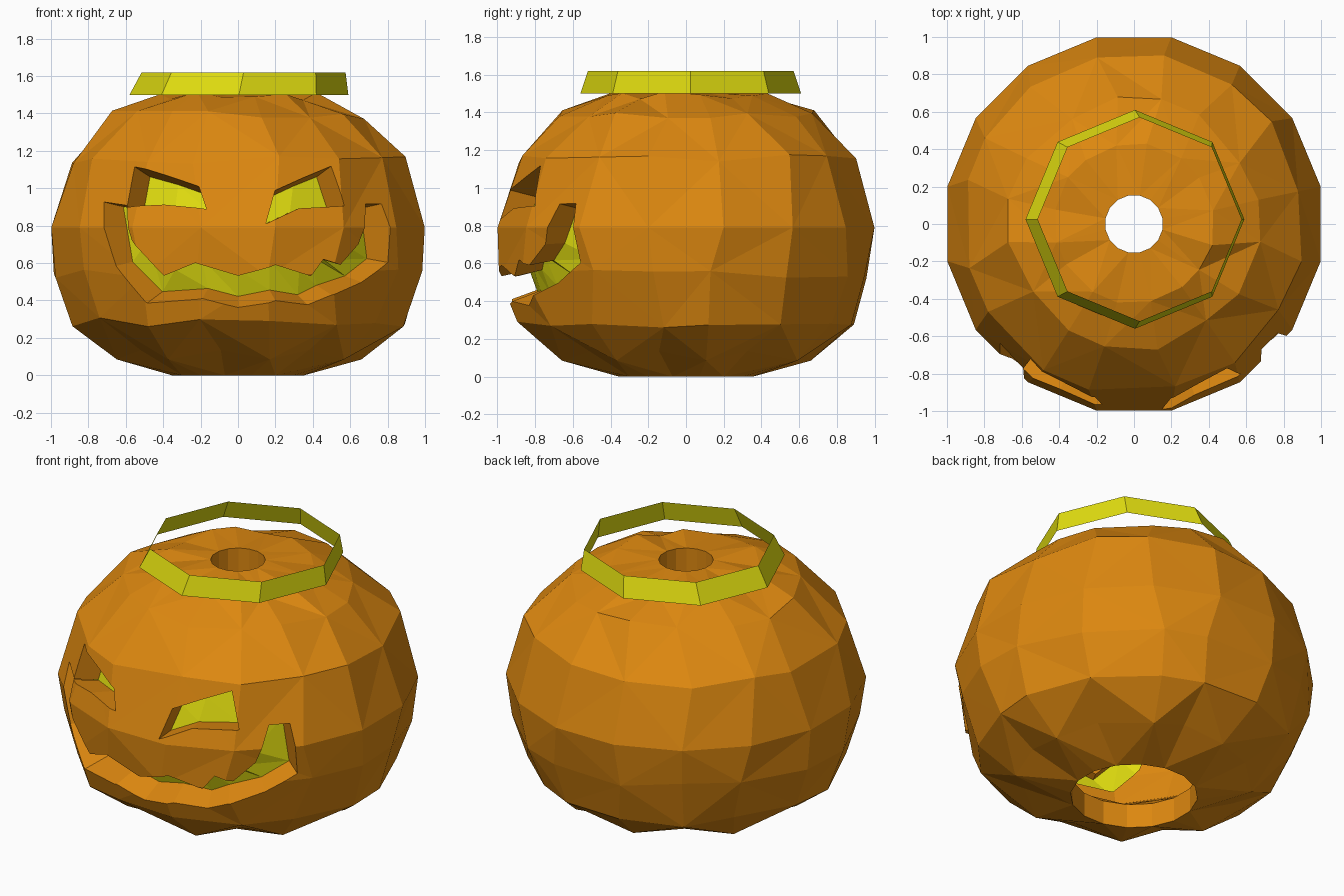
import bpy, bmesh, math, random
from mathutils import Vector

random.seed(4)
cube = bpy.data.objects.get("Cube")
if cube:
    bpy.data.objects.remove(cube, do_unlink=True)


def material(name, color):
    m = bpy.data.materials.new(name)
    m.use_nodes = True
    m.diffuse_color = color
    m.node_tree.nodes["Principled BSDF"].inputs["Base Color"].default_value = color
    return m


ORANGE = material("pumpkin orange", (0.72, 0.245, 0.005, 1))
YELLOW = material("glow yellow", (0.75, 0.72, 0.005, 1))
CENTRE = Vector((0, 0, 0.75))
SIDES = 16
PROFILE = [(.36, 0), (.68, .085), (.9, .29), (.995, .55), (1.018, .79),
           (.91, 1.16), (.68, 1.4), (.43, 1.5), (.155, 1.51)]


def make(name, bm, mat):
    bmesh.ops.recalc_face_normals(bm, faces=bm.faces)
    mesh = bpy.data.meshes.new(name)
    bm.to_mesh(mesh)
    bm.free()
    mesh.materials.append(mat)
    ob = bpy.data.objects.new(name, mesh)
    bpy.context.collection.objects.link(ob)
    return ob


def radius_at(z):
    for (r0, z0), (r1, z1) in zip(PROFILE, PROFILE[1:]):
        if z0 <= z <= z1:
            return r0 + (r1 - r0) * (z - z0) / (z1 - z0)
    return 0.2


def on_skin(x, z, depth):
    # point on the front of the pumpkin, scaled about its centre
    y = -math.sqrt(max(radius_at(z) ** 2 - x * x, 0.01))
    return CENTRE + (Vector((x, y, z)) - CENTRE) * depth


# Pumpkin: faceted hollow shell, open at the top and bottom
bm = bmesh.new()
outer, inner = [], []
last = len(PROFILE) - 1
for i, (r, z) in enumerate(PROFILE):
    out_row, in_row = [], []
    for k in range(SIDES):
        a = 2 * math.pi * (k + 0.5) / SIDES
        rr, zz = r, z
        if 0 < i < last and i != 4:
            a += random.uniform(-0.07, 0.07)
            rr *= 1 + random.uniform(-0.02, 0.012)
            zz += random.uniform(-0.03, 0.02)
        if i == 1:  # scalloped underside
            rr *= 0.94 if k % 2 else 1.0
            zz = z + (0.05 if k % 2 else 0)
        if i == 6:  # shallow creases around the shoulder
            rr *= 0.96 if k % 4 == 1 else 1.0
        p = Vector((rr * math.cos(a), rr * math.sin(a), zz))
        q = CENTRE + (p - CENTRE) * 0.8
        if i in (0, last):
            q.x, q.y = p.x, p.y
        out_row.append(bm.verts.new(p))
        in_row.append(bm.verts.new(q))
    outer.append(out_row)
    inner.append(in_row)
rows = outer + inner[::-1]
for i, row in enumerate(rows):
    nxt = rows[(i + 1) % len(rows)]
    for k in range(SIDES):
        j = (k + 1) % SIDES
        a, b, c, d = row[k], row[j], nxt[j], nxt[k]
        if (i + k) % 2:
            tris = ((a, b, c), (a, c, d))
        else:
            tris = ((a, b, d), (b, c, d))
        for t in tris:
            bm.faces.new(t)
pumpkin = make("pumpkin_shell", bm, ORANGE)

# Face openings: matching upper and lower edges, as (x, z)
OPENINGS = {
    "right_eye": ([(-.56, 1.12), (-.38, 1.07), (-.21, 1.01)],
                  [(-.6, .9), (-.4, .915), (-.17, .89)]),
    "left_eye": ([(.2, .99), (.35, 1.06), (.5, 1.12)],
                 [(.15, .81), (.33, .895), (.57, .905)]),
    "mouth": ([(-.6, .91), (-.57, .72), (-.4, .53), (-.23, .6), (0, .53), (.2, .59),
               (.39, .53), (.46, .62), (.55, .59), (.66, .7), (.7, .92)],
              [(-.73, .93), (-.67, .58), (-.48, .39), (-.19, .41), (0, .36), (.2, .4),
               (.38, .37), (.5, .43), (.68, .49), (.82, .6), (.78, .92)]),
}


def strip(bm, upper, lower, depth):
    pairs = [[bm.verts.new(on_skin(x, z, depth)) for x, z in pair]
             for pair in zip(upper, lower)]
    for (a, b), (c, d) in zip(pairs, pairs[1:]):
        bm.faces.new((a, b, d))
        bm.faces.new((a, d, c))
    return [p[0] for p in pairs] + [p[1] for p in reversed(pairs)]


for name, (upper, lower) in OPENINGS.items():
    # Tapered cutter through the shell
    bm = bmesh.new()
    front = strip(bm, upper, lower, 1.2)
    back = strip(bm, upper, lower, 0.6)
    for k in range(len(front)):
        j = (k + 1) % len(front)
        bm.faces.new((front[k], front[j], back[j], back[k]))
    bmesh.ops.triangulate(bm, faces=bm.faces)
    cutter = make(name + "_cutter", bm, ORANGE)
    cutter.hide_render = True
    mod = pumpkin.modifiers.new(name, "BOOLEAN")
    mod.operation = "DIFFERENCE"
    mod.solver = "EXACT"
    mod.object = cutter
    bpy.context.view_layer.objects.active = pumpkin
    bpy.ops.object.modifier_apply(modifier=name)
    bpy.data.objects.remove(cutter, do_unlink=True)

    # Glowing plate at the bottom of the opening
    bm = bmesh.new()
    strip(bm, upper, lower, 0.84)
    make(name + "_glow", bm, YELLOW)

# Eight-sided tapered band hovering over the shoulder
bm = bmesh.new()
rings = []
for r, x, z in ((.585, .005, 1.5), (.545, .03, 1.62)):
    rings.append([bm.verts.new((x + r * math.cos(k * math.pi / 4),
                                .025 + r * math.sin(k * math.pi / 4), z)) for k in range(8)])
for k in range(8):
    j = (k + 1) % 8
    bm.faces.new((rings[0][k], rings[0][j], rings[1][j], rings[1][k]))
make("top_band", bm, YELLOW)
